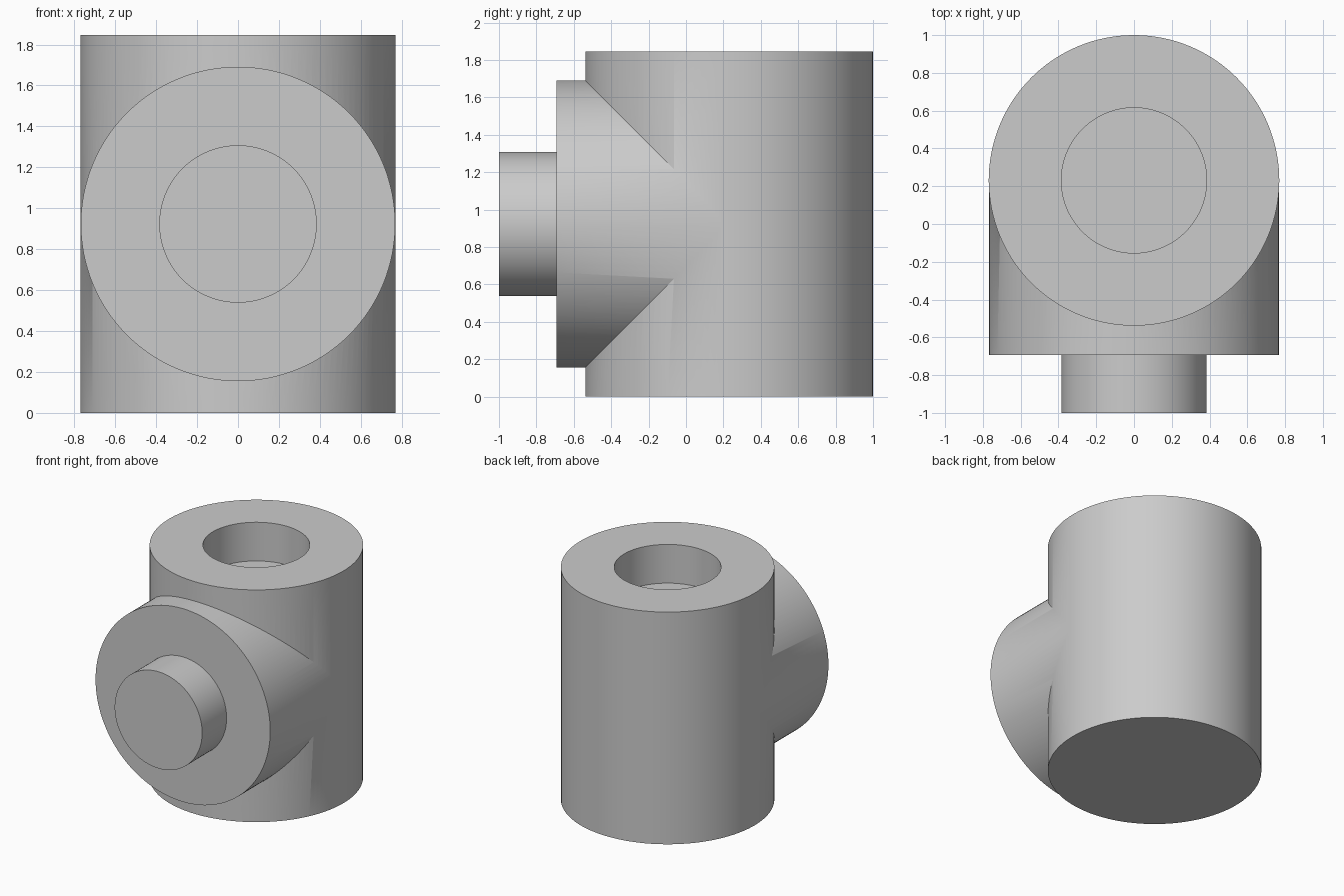
import bpy
from math import pi

if "Cube" in bpy.data.objects:
    bpy.data.objects.remove(bpy.data.objects["Cube"], do_unlink=True)

# One plain grey for the whole fitting
grey = bpy.data.materials.new("plain grey")
grey.use_nodes = True
colour = (0.6, 0.6, 0.6, 1)
grey.diffuse_color = colour
grey.node_tree.nodes["Principled BSDF"].inputs["Base Color"].default_value = colour

U = 1 / 13                  # design unit
RADIUS, BORE = 10 * U, 5 * U
HEIGHT, DEPTH = 24 * U, 4 * U
AXIS_Y, AXIS_Z = 3 * U, 12 * U
FACE_Y = -9 * U             # front face of the branch


def upright(name, radius, z0, z1):
    """Cylinder along z on the body axis."""
    bpy.ops.mesh.primitive_cylinder_add(
        vertices=128, radius=radius, depth=z1 - z0,
        location=(0, AXIS_Y, (z0 + z1) / 2))
    return finish(name)


def level(name, radius, y0, y1):
    """Cylinder along y on the branch axis."""
    bpy.ops.mesh.primitive_cylinder_add(
        vertices=128, radius=radius, depth=y1 - y0,
        location=(0, (y0 + y1) / 2, AXIS_Z), rotation=(pi / 2, 0, 0))
    return finish(name)


def finish(name):
    obj = bpy.context.object
    obj.name = name
    obj.data.materials.append(grey)
    return obj


def combine(target, other, operation):
    """Apply a boolean and remove the helper."""
    mod = target.modifiers.new(operation.lower(), "BOOLEAN")
    mod.operation = operation
    mod.solver = "EXACT"
    mod.object = other
    bpy.context.view_layer.objects.active = target
    bpy.ops.object.modifier_apply(modifier=mod.name)
    bpy.data.objects.remove(other, do_unlink=True)


# Upright body with the side branch, a hair slimmer so that the walls cross cleanly
body = upright("tee_body", RADIUS, 0, HEIGHT)
combine(body, level("side_branch", RADIUS - 0.001, FACE_Y, AXIS_Y), "UNION")

# Round blind socket in the top
combine(body, upright("socket_cutter", BORE, HEIGHT - DEPTH, HEIGHT + 0.1), "DIFFERENCE")

# Peg on the branch, sized to fit the socket
combine(body, level("peg", BORE, FACE_Y - DEPTH, FACE_Y + 0.1), "UNION")

bpy.ops.object.select_all(action="DESELECT")
body.select_set(True)
bpy.context.view_layer.objects.active = body
bpy.ops.object.shade_smooth_by_angle(angle=pi / 6)
